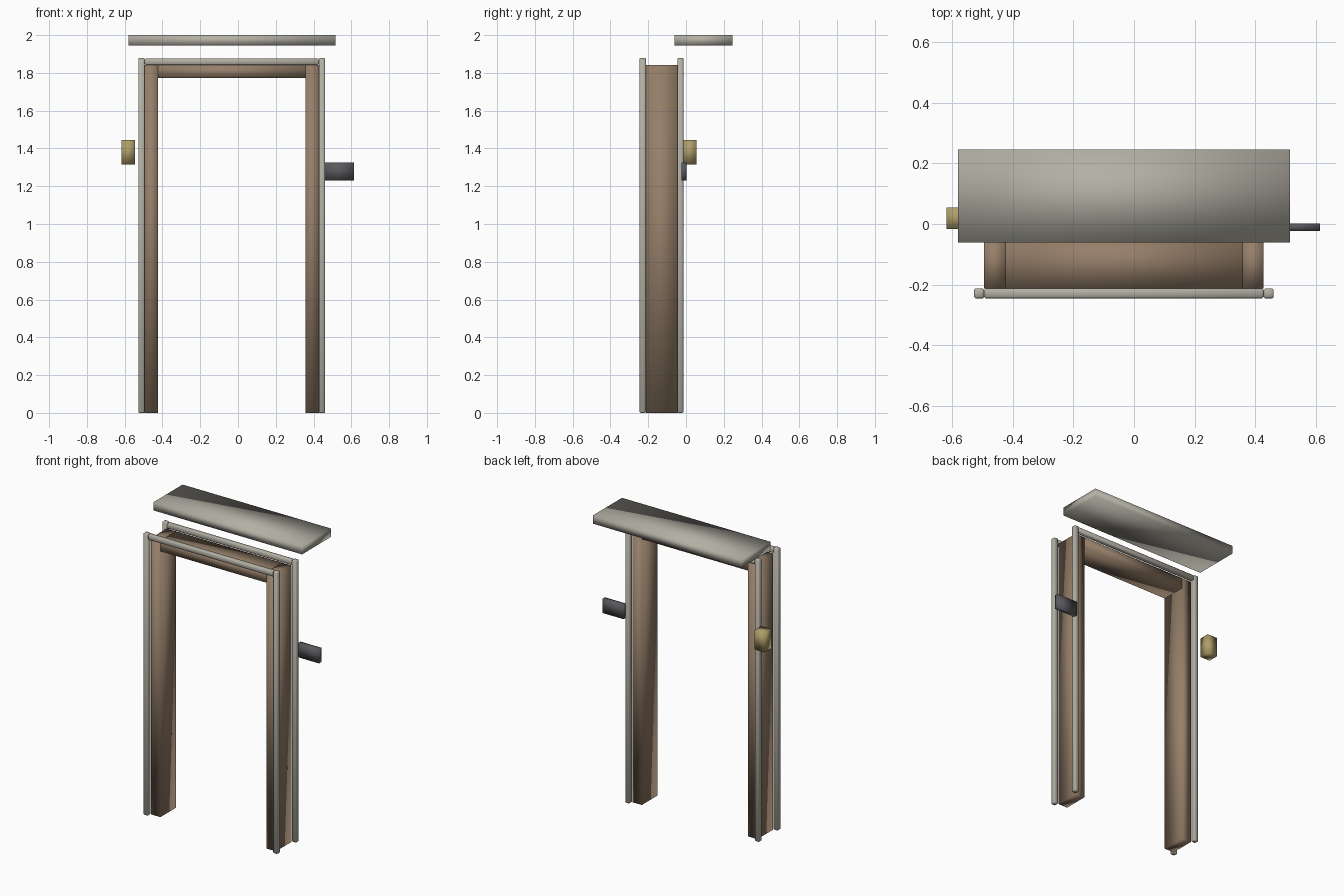
import bpy

if "Cube" in bpy.data.objects:
    bpy.data.objects.remove(bpy.data.objects["Cube"])


def material(name, color):
    m = bpy.data.materials.new(name)
    m.diffuse_color = (*color, 1)
    m.use_nodes = True
    m.node_tree.nodes["Principled BSDF"].inputs["Base Color"].default_value = m.diffuse_color
    return m


WOOD = material("brown_wood", (0.30, 0.21, 0.14))
TRIM = material("pale_trim", (0.45, 0.43, 0.37))
BRASS = material("brass", (0.42, 0.34, 0.14))
DARK = material("dark_metal", (0.10, 0.10, 0.11))


def box(name, x, y, z, mat, bevel=0):
    """Smooth-shaded box from (min, max) ranges on each axis."""
    bpy.ops.mesh.primitive_cube_add(
        size=1, location=[(a + b) / 2 for a, b in (x, y, z)])
    ob = bpy.context.object
    ob.name = name
    ob.scale = [b - a for a, b in (x, y, z)]
    bpy.ops.object.transform_apply(location=False, rotation=False, scale=True)
    bpy.ops.object.shade_smooth()
    ob.data.materials.append(mat)
    if bevel:
        mod = ob.modifiers.new("soft_edges", "BEVEL")
        mod.width = bevel
        mod.segments = 1
    return ob


# Door frame opening
depth = (-0.212, -0.046)
box("left_jamb", (-0.494, -0.424), depth, (0, 1.842), WOOD)
box("right_jamb", (0.358, 0.428), depth, (0, 1.842), WOOD)
box("lintel", (-0.424, 0.358), depth, (1.772, 1.842), WOOD)

# Trim strips around both faces of the frame
for face, y in (("front", (-0.245, -0.212)), ("back", (-0.046, -0.014))):
    box(face + "_left_trim", (-0.528, -0.494), y, (0, 1.88), TRIM, 0.005)
    box(face + "_right_trim", (0.428, 0.461), y, (0, 1.88), TRIM, 0.005)
    box(face + "_top_trim", (-0.494, 0.428), y, (1.842, 1.876), TRIM, 0.005)

# Canopy slab floating above the frame
box("canopy", (-0.581, 0.515), (-0.061, 0.246), (1.945, 2.0), TRIM)

# Wall lamp on the left, sign plate on the right
box("wall_lamp", (-0.618, -0.545), (-0.016, 0.055), (1.316, 1.446), BRASS)
box("sign_plate", (0.459, 0.614), (-0.023, 0.002), (1.23, 1.325), DARK)
